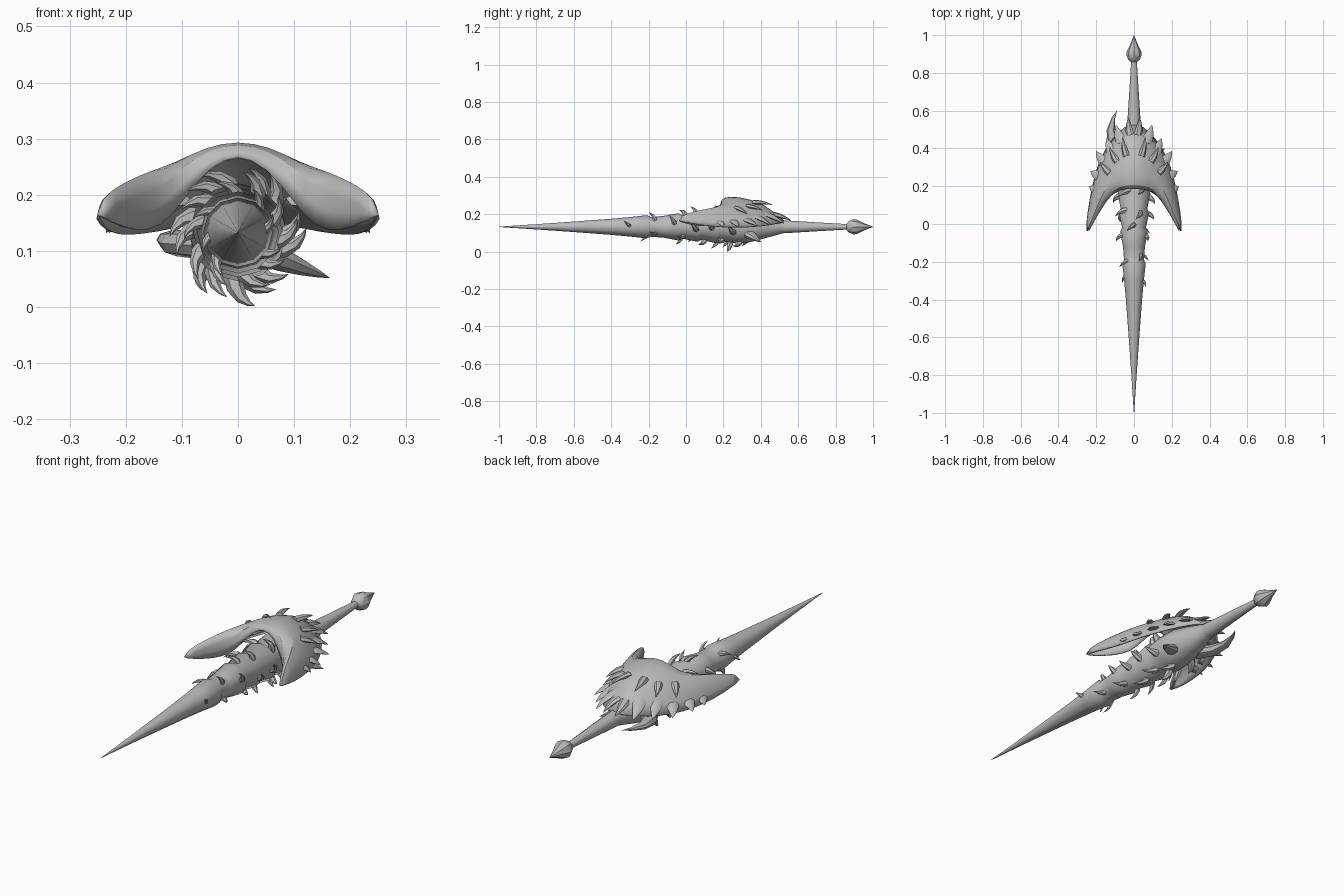
import bpy, bmesh, math
from mathutils import Vector

if "Cube" in bpy.data.objects:
    bpy.data.objects.remove(bpy.data.objects["Cube"])

ZC = 0.133  # height of the lance axis
steel = bpy.data.materials.new("grey_steel")
steel.diffuse_color = (0.5, 0.5, 0.5, 1)
steel.use_nodes = True
steel.node_tree.nodes["Principled BSDF"].inputs["Base Color"].default_value = steel.diffuse_color


def finish(name, bm, angle=40):
    bmesh.ops.recalc_face_normals(bm, faces=bm.faces)
    me = bpy.data.meshes.new(name)
    bm.to_mesh(me)
    bm.free()
    me.materials.append(steel)
    ob = bpy.data.objects.new(name, me)
    bpy.context.collection.objects.link(ob)
    bpy.ops.object.select_all(action='DESELECT')
    ob.select_set(True)
    bpy.context.view_layer.objects.active = ob
    bpy.ops.object.shade_smooth_by_angle(angle=math.radians(angle))
    return ob


def skin(bm, rings):
    """Bridge consecutive vertex rings and cap both ends."""
    n = len(rings[0])
    for a, b in zip(rings, rings[1:]):
        for i in range(n):
            j = (i + 1) % n
            bm.faces.new((a[i], a[j], b[j], b[i]))
    bm.faces.new(rings[0])
    bm.faces.new(rings[-1])


def lathe(name, profile, sides=12):
    """Revolve (y, radius) pairs about the lance axis."""
    bm = bmesh.new()
    rings = []
    for y, r in profile:
        rings.append([bm.verts.new((r * math.cos(2 * math.pi * i / sides), y,
                                    ZC + r * math.sin(2 * math.pi * i / sides)))
                      for i in range(sides)])
    skin(bm, rings)
    return finish(name, bm)


def claws(name, items, sides=6):
    """Curved tapering claws: (base, bend, tip, width, thickness, up)."""
    bm = bmesh.new()
    for base, bend, tip, w, th, up in items:
        p0, p1, p2 = Vector(base), Vector(bend), Vector(tip)
        rings = []
        for t, s in ((0, 1), (0.3, 0.9), (0.6, 0.6), (0.85, 0.27), (1, 0.015)):
            c = p0 * (1 - t) ** 2 + p1 * 2 * t * (1 - t) + p2 * t * t
            d = ((p1 - p0) * (1 - t) + (p2 - p1) * t).normalized()
            side = d.cross(Vector(up)).normalized()
            nor = side.cross(d)
            rings.append([bm.verts.new(c + side * (w * s * math.cos(a)) + nor * (th * s * math.sin(a)))
                          for a in (2 * math.pi * k / sides for k in range(sides))])
        skin(bm, rings)
    return finish(name, bm)


# Long blade with stepped collars
blade = [(-1, 0.001), (-0.8, 0.014), (-0.6, 0.028), (-0.4, 0.043), (-0.3, 0.052),
         (-0.21, 0.062), (-0.19, 0.053), (-0.12, 0.058), (-0.04, 0.073), (-0.02, 0.063),
         (0.06, 0.08), (0.08, 0.07), (0.16, 0.087), (0.18, 0.076), (0.26, 0.088),
         (0.33, 0.085), (0.42, 0.062), (0.5, 0.04), (0.54, 0.03)]
lathe("blade", blade)

# Handle and pommel
lathe("handle", [(0.48, 0.038), (0.56, 0.034), (0.7, 0.025), (0.88, 0.014)], 10)
lathe("pommel", [(0.855, 0.012), (0.87, 0.03), (0.895, 0.041), (0.915, 0.038),
                 (0.955, 0.018), (1.0, 0.001)], 8)


# Rings of swirling thorns around the blade
def polar(r, a, y):
    return (r * math.cos(a), y, ZC + r * math.sin(a))


thorns = []
for k, (y, r, count, size) in enumerate(((-0.3, 0.044, 2, 0.026), (-0.19, 0.052, 4, 0.03),
                                         (-0.03, 0.063, 5, 0.034), (0.07, 0.071, 5, 0.038),
                                         (0.17, 0.077, 6, 0.04), (0.26, 0.078, 6, 0.044))):
    for i in range(count):
        a = 2 * math.pi * i / count + 0.75 * k
        dy = 0.03 * math.sin(2.3 * i + k)
        thorns.append((polar(r - 0.012, a, y + dy), polar(r + 0.75 * size, a + 0.1, y + dy),
                       polar(r + size, a + 0.5, y + dy - 0.035),
                       0.4 * size, 0.45 * size, (0, 1, 0)))
thorns.append(((-0.01, 0.24, 0.06), (-0.005, 0.23, 0.012), (0.03, 0.22, 0.002), 0.018, 0.018, (0, 1, 0)))
claws("blade_thorns", thorns)

# Large hooks below the guard
claws("guard_hooks", [
    ((0.04, 0.33, 0.1), (0.1, 0.36, 0.075), (0.163, 0.4, 0.052), 0.035, 0.024, (0, 0, 1)),
    ((-0.06, 0.36, 0.11), (-0.17, 0.46, 0.115), (-0.09, 0.6, 0.13), 0.036, 0.026, (0, 0, 1)),
    ((-0.03, 0.33, 0.09), (-0.08, 0.34, 0.07), (-0.065, 0.3, 0.03), 0.026, 0.024, (0, 1, 0)),
], 8)

# Hollow guard: sections from centre to wing tip, front lip to rear rim
sections = [
    [(0, .19, .275), (0, .2, .29), (0, .28, .297), (0, .42, .265), (0, .55, .165)],
    [(.05, .19, .25), (.05, .195, .28), (.06, .26, .287), (.07, .4, .245), (.085, .485, .15)],
    [(.10, .17, .19), (.10, .18, .255), (.11, .23, .262), (.14, .34, .21), (.15, .40, .135)],
    [(.14, .14, .14), (.14, .13, .215), (.155, .17, .253), (.18, .25, .2), (.195, .3, .13)],
    [(.185, .07, .135), (.18, .07, .2), (.19, .09, .237), (.21, .16, .19), (.22, .19, .13)],
    [(.225, 0, .15), (.22, 0, .185), (.225, .01, .213), (.238, .05, .185), (.242, .07, .142)],
    [(.257, -.07, .172)] * 5,
]
bm = bmesh.new()
grid = [[bm.verts.new(p) for p in row] for row in sections]
for a, b in zip(grid, grid[1:]):
    for i in range(4):
        bm.faces.new((a[i], b[i], b[i + 1], a[i + 1]))
bmesh.ops.remove_doubles(bm, verts=bm.verts, dist=0.0005)
bmesh.ops.mirror(bm, geom=bm.verts[:] + bm.edges[:] + bm.faces[:], axis='X', merge_dist=0.001)
guard = finish("winged_guard", bm, 50)
sub = guard.modifiers.new("round", 'SUBSURF')
sub.levels = sub.render_levels = 1
shell = guard.modifiers.new("shell", 'SOLIDIFY')
shell.thickness, shell.offset = 0.008, 0

# Rim feathers and raised dome thorns, mirrored left and right
feathers = [  # base, tip, width
    ((.02, .47, .2), (.03, .565, .165), .022),
    ((.065, .43, .2), (.095, .525, .15), .03),
    ((.11, .37, .19), (.145, .455, .14), .03),
    ((.15, .32, .17), (.2, .385, .135), .03),
    ((.175, .25, .165), (.23, .28, .132), .03),
    ((.195, .18, .16), (.235, .2, .132), .028),
    ((.04, .36, .265), (.06, .465, .25), .018),
    ((.09, .33, .245), (.13, .41, .22), .018),
    ((.13, .27, .235), (.18, .33, .2), .018),
]
items = []
for base, tip, w in feathers:
    for s in (1, -1):
        b, t = Vector((s * base[0], *base[1:])), Vector((s * tip[0], *tip[1:]))
        items.append((b, b.lerp(t, 0.5) + Vector((s * 0.008, 0, 0.008)), t, w, 0.012, (s * 0.3, 0.2, 1)))
claws("guard_feathers", items)
